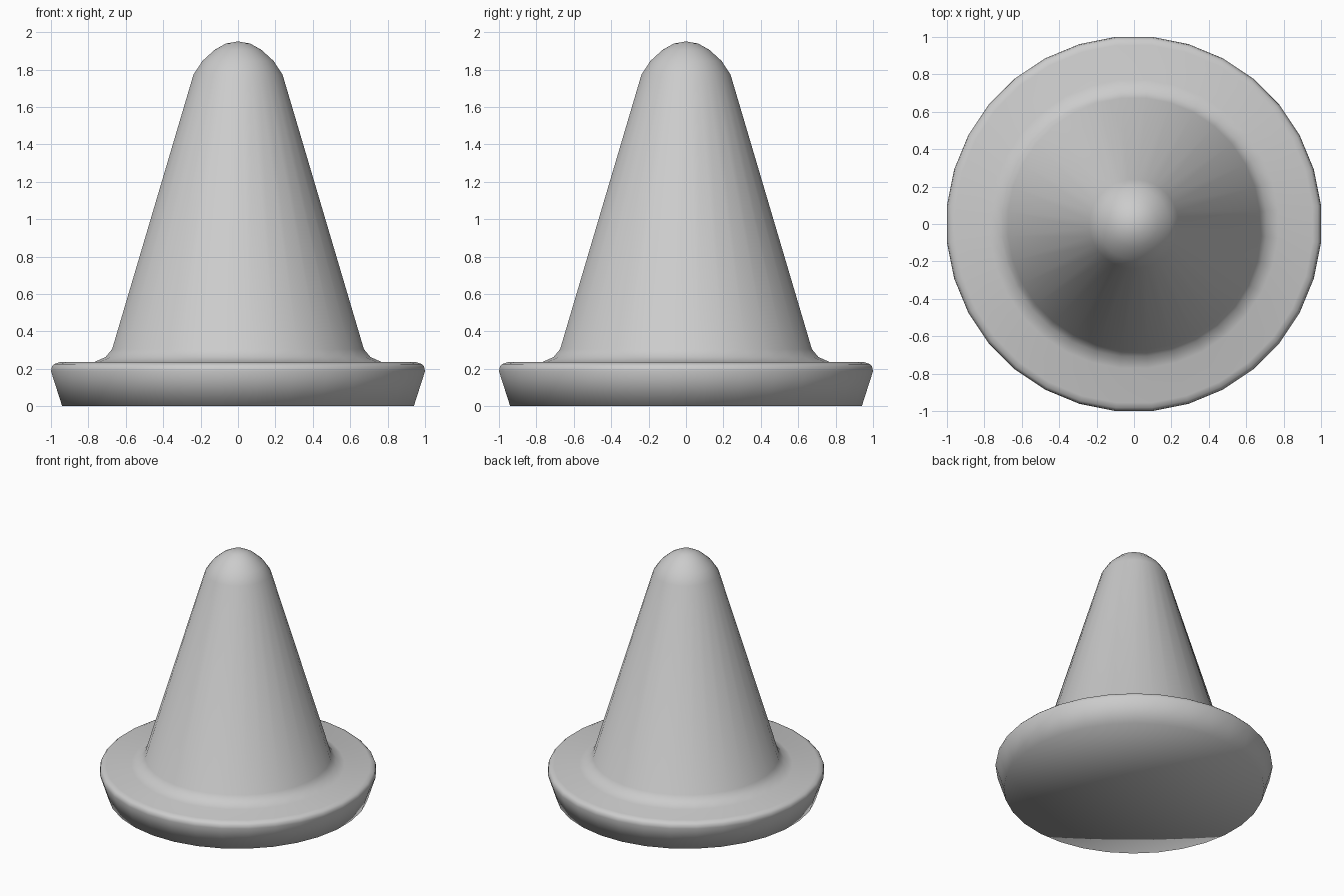
import bpy, bmesh
from math import cos, sin, pi

if "Cube" in bpy.data.objects:
    bpy.data.objects.remove(bpy.data.objects["Cube"])

SIDES = 32
HALF = pi / SIDES

# half-profile (half-width, height) from the bottom rim up to the rounded tip
profile = [
    (0.94, 0.0), (1.0, 0.187), (0.995, 0.212), (0.983, 0.225), (0.955, 0.235),
    (0.77, 0.235), (0.708, 0.263), (0.673, 0.305),
    (0.238, 1.773), (0.19, 1.846), (0.125, 1.905), (0.065, 1.939),
]
TIP = 1.95

bm = bmesh.new()


def ring(width, z):
    r = width / cos(HALF)  # flats face the axes
    return [bm.verts.new((r * cos(2 * pi * i / SIDES + HALF),
                          r * sin(2 * pi * i / SIDES + HALF), z))
            for i in range(SIDES)]


# brim, fillet, cone and dome walls
rings = [ring(w, z) for w, z in profile]
for low, high in zip(rings, rings[1:]):
    for i in range(SIDES):
        j = (i + 1) % SIDES
        bm.faces.new((low[i], low[j], high[j], high[i]))

# closed underside and tip
bottom = bm.verts.new((0, 0, 0))
top = bm.verts.new((0, 0, TIP))
for i in range(SIDES):
    j = (i + 1) % SIDES
    bm.faces.new((rings[0][j], rings[0][i], bottom))
    bm.faces.new((rings[-1][i], rings[-1][j], top))

for f in bm.faces:
    f.smooth = True

mesh = bpy.data.meshes.new("cone_with_brim")
bm.to_mesh(mesh)
bm.free()
bpy.context.collection.objects.link(bpy.data.objects.new("cone_with_brim", mesh))
